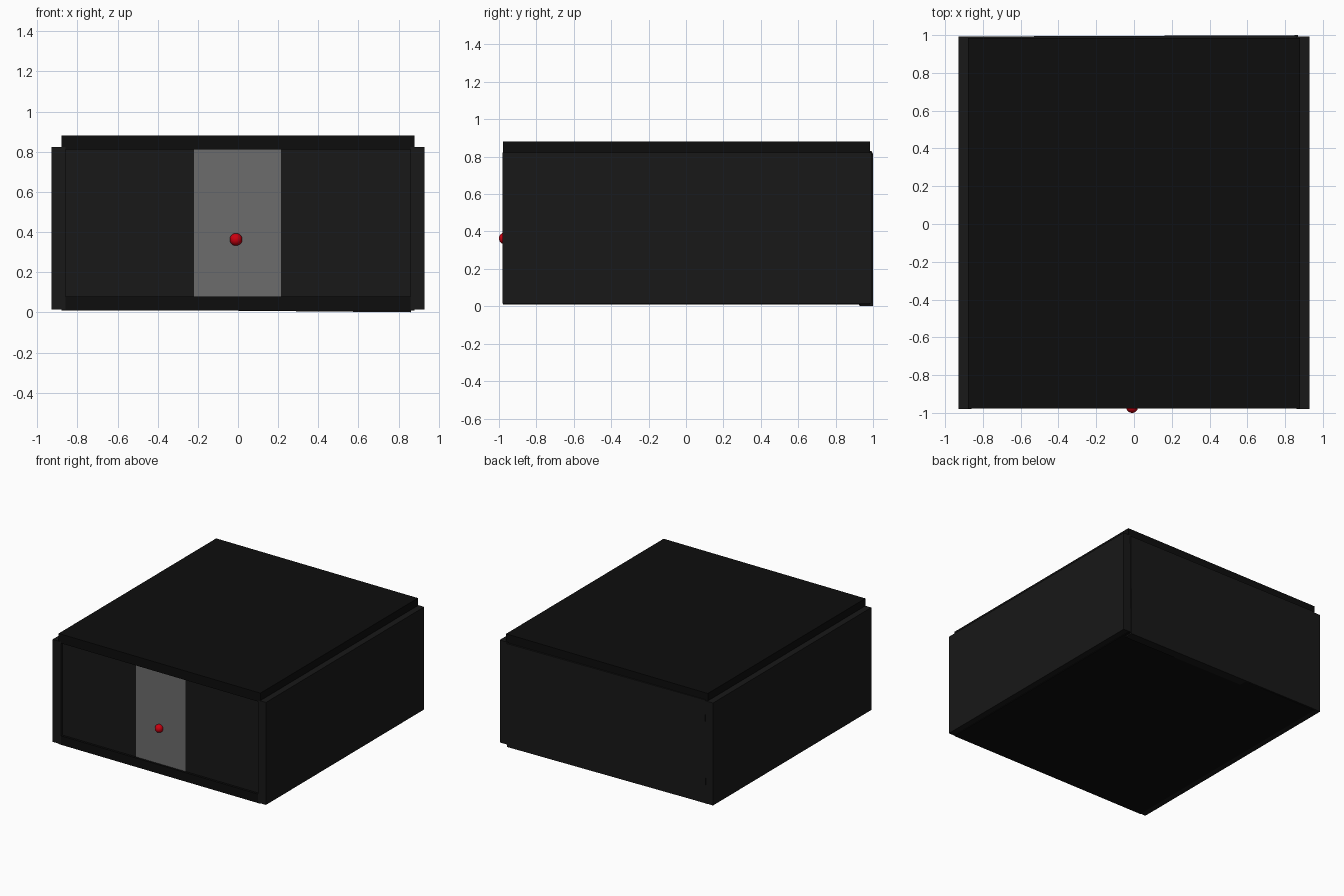
import bpy
from math import radians

if "Cube" in bpy.data.objects:
    bpy.data.objects.remove(bpy.data.objects["Cube"])


def material(name, rgb):
    m = bpy.data.materials.new(name)
    m.diffuse_color = (*rgb, 1)
    m.use_nodes = True
    m.node_tree.nodes["Principled BSDF"].inputs["Base Color"].default_value = m.diffuse_color
    return m


black = material("black", (0.004, 0.004, 0.004))
charcoal = material("charcoal", (0.009, 0.009, 0.009))
grey = material("grey", (0.15, 0.15, 0.15))
red = material("red", (0.6, 0.0, 0.005))


def board(name, lo, hi, mat, rot=(0, 0, 0)):
    """Box spanning two opposite corners."""
    centre = [(a + b) / 2 for a, b in zip(lo, hi)]
    bpy.ops.mesh.primitive_cube_add(size=1, location=centre)
    ob = bpy.context.object
    ob.name = name
    ob.scale = [b - a for a, b in zip(lo, hi)]
    bpy.ops.object.transform_apply(location=False, rotation=False, scale=True)
    ob.rotation_euler = rot
    ob.data.materials.append(mat)
    return ob


# Top and bottom boards
board("bottom_board", (-0.88, -0.978, 0.01), (0.88, 0.985, 0.08), black)
board("top_board", (-0.88, -0.978, 0.81), (0.88, 0.985, 0.882), black)

# Side walls
for side, x0, x1 in (("left", -0.93, -0.86), ("right", 0.86, 0.93)):
    board(side + "_wall", (x0, -0.98, 0.015), (x1, 0.992, 0.823), charcoal)

# Back wall, fitted very slightly crooked
board("back_wall", (-0.865, 0.926, 0.008), (0.865, 0.996, 0.822), charcoal,
      (0, radians(0.5), radians(0.22)))

# Slightly recessed front: two fixed panels and a door between them
board("left_front_panel", (-0.86, -0.96, 0.08), (-0.218, -0.90, 0.81), charcoal)
board("right_front_panel", (0.213, -0.96, 0.08), (0.86, -0.90, 0.81), charcoal)
board("door", (-0.218, -0.961, 0.08), (0.213, -0.90, 0.81), grey)

# Round door knob
bpy.ops.mesh.primitive_uv_sphere_add(segments=32, ring_count=16, radius=0.031,
                                     location=(-0.01, -0.969, 0.363))
knob = bpy.context.object
knob.name = "door_knob"
knob.data.materials.append(red)
bpy.ops.object.shade_smooth()
